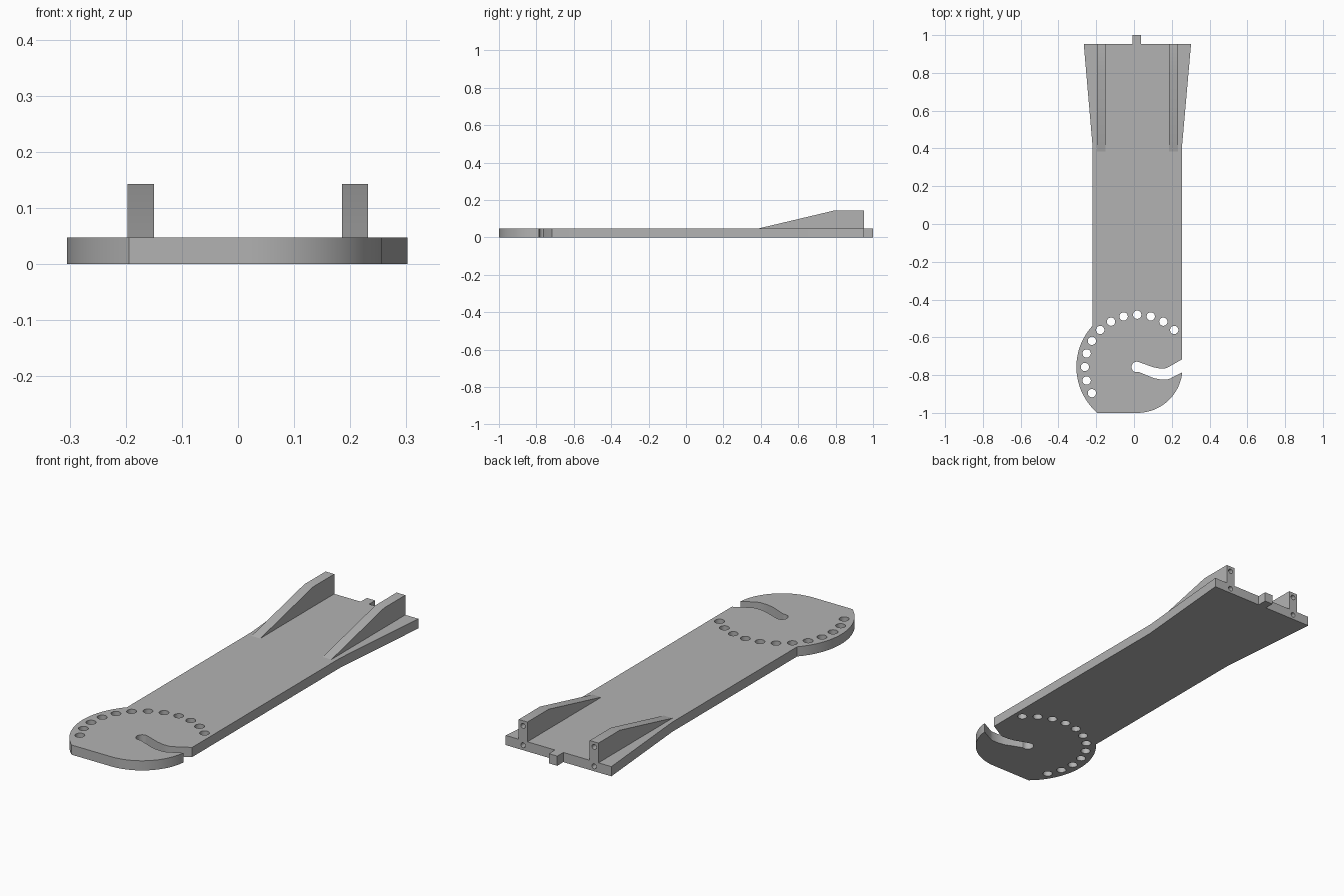
import bpy, bmesh, math
from mathutils import Matrix, Vector

if "Cube" in bpy.data.objects:
    bpy.data.objects.remove(bpy.data.objects["Cube"])

T = 0.047            # plate thickness
BACK = 0.953         # rear edge of the plate
PX, PY = 0.017, -0.757   # pivot centre of the rounded end

grey = bpy.data.materials.new("plain grey")
grey.diffuse_color = (0.45, 0.45, 0.45, 1)
grey.use_nodes = True
grey.node_tree.nodes["Principled BSDF"].inputs["Base Color"].default_value = grey.diffuse_color


def arc(cx, cy, r, a0, a1, n):
    """Points on an arc, angles in degrees."""
    return [(cx + r * math.cos(math.radians(a0 + (a1 - a0) * i / n)),
             cy + r * math.sin(math.radians(a0 + (a1 - a0) * i / n))) for i in range(n + 1)]


def add_object(name, bm):
    bmesh.ops.recalc_face_normals(bm, faces=bm.faces)
    me = bpy.data.meshes.new(name)
    bm.to_mesh(me)
    bm.free()
    me.materials.append(grey)
    ob = bpy.data.objects.new(name, me)
    bpy.context.collection.objects.link(ob)
    return ob


def prism(name, points, offset):
    """Extrude a closed profile of 3D points along an offset."""
    bm = bmesh.new()
    face = bm.faces.new([bm.verts.new(p) for p in points])
    ext = bmesh.ops.extrude_face_region(bm, geom=[face])
    moved = [v for v in ext["geom"] if isinstance(v, bmesh.types.BMVert)]
    bmesh.ops.translate(bm, verts=moved, vec=Vector(offset))
    return add_object(name, bm)


def cylinders(name, centres, radius, depth, rot):
    bm = bmesh.new()
    for c in centres:
        bmesh.ops.create_cone(bm, cap_ends=True, segments=24, radius1=radius, radius2=radius,
                              depth=depth, matrix=Matrix.Translation(c) @ rot)
    ob = add_object(name, bm)
    ob.hide_render = True
    ob.hide_set(True)
    return ob


def cut(ob, cutter):
    mod = ob.modifiers.new("holes", 'BOOLEAN')
    mod.operation = 'DIFFERENCE'
    mod.solver = 'EXACT'
    mod.object = cutter


# Plate outline: flared rear with tab, straight sides, rounded end with curved slot
outline = [(0.255, 0.42), (0.302, BACK), (0.037, BACK), (0.037, 1.0), (-0.008, 1.0),
           (-0.008, BACK), (-0.266, BACK), (-0.22, 0.42)]
outline += arc(PX, PY, 0.322, 137.4, 229.0, 28)
outline += arc(PX, -0.76, 0.24, -90, -6, 24)
outline += [(0.19, -0.819), (0.175, -0.823), (0.14, -0.823), (0.105, -0.816)]
outline += arc(0.015, PY, 0.028, -70, -290, 16)
outline += [(0.098, -0.757), (0.13, -0.764), (0.165, -0.764), (0.18, -0.759), (0.255, -0.716)]
plate = prism("base_plate", [(x, y, 0) for x, y in outline], (0, 0, T))

# Ring of adjustment holes around the pivot
ring = [(x, y, T / 2) for x, y in arc(PX, PY, 0.277, 45, 210, 11)]
cut(plate, cylinders("adjustment_hole_cutter", ring, 0.022, 0.2, Matrix()))

# Blind screw holes in the rear face
sideways = Matrix.Rotation(math.pi / 2, 4, 'X')
screws = [(x, BACK, z) for x in (-0.1735, 0.2085) for z in (0.024, 0.118)]
screw_cutter = cylinders("screw_hole_cutter", screws, 0.012, 0.16, sideways)
cut(plate, screw_cutter)

# Two sloped ribs
parts = [plate]
profile = [(0.385, T), (BACK, T), (BACK, 0.143), (0.79, 0.143)]
for name, x in (("left_rib", -0.197), ("right_rib", 0.185)):
    rib = prism(name, [(x, y, z) for y, z in profile], (0.047, 0, 0))
    cut(rib, screw_cutter)
    parts.append(rib)

# Apply the cuts and smooth only the rounded walls
bpy.ops.object.select_all(action='DESELECT')
for ob in parts:
    ob.select_set(True)
    bpy.context.view_layer.objects.active = ob
    for mod in list(ob.modifiers):
        bpy.ops.object.modifier_apply(modifier=mod.name)
bpy.ops.object.shade_smooth_by_angle(angle=math.radians(30))
